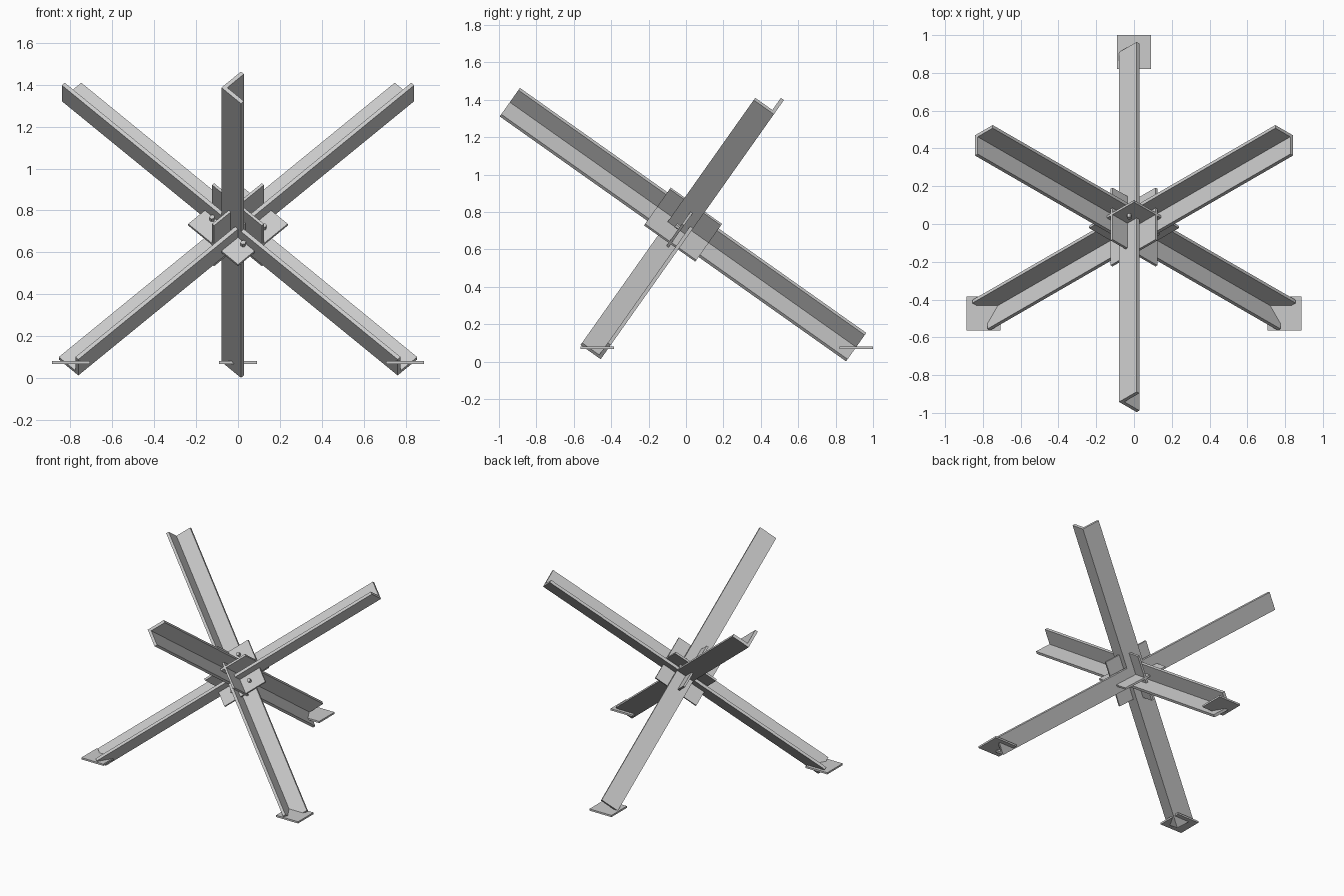
import bpy, bmesh
from math import sqrt, sin, cos, pi
from mathutils import Vector

if "Cube" in bpy.data.objects:
    bpy.data.objects.remove(bpy.data.objects["Cube"])

# Three mutually perpendicular beam axes, each rising at the same angle
S2, S3, S6 = sqrt(2), sqrt(3), sqrt(6)
A = Vector((0, -2 / S6, 1 / S3))
B = Vector((-1 / S2, 1 / S6, 1 / S3))
C = Vector((1 / S2, 1 / S6, 1 / S3))
CENTRE = Vector((0, -0.016, 0.732))


def prism(name, profile, u, v, w, w0, w1, origin=CENTRE):
    """Extrude a (u, v) profile along w from w0 to w1."""
    bm = bmesh.new()
    verts = [bm.verts.new(origin + u * p + v * q + w * w0) for p, q in profile]
    face = bm.faces.new(verts)
    ext = bmesh.ops.extrude_face_region(bm, geom=[face])
    moved = [g for g in ext["geom"] if isinstance(g, bmesh.types.BMVert)]
    bmesh.ops.translate(bm, verts=moved, vec=w * (w1 - w0))
    bmesh.ops.recalc_face_normals(bm, faces=bm.faces)
    mesh = bpy.data.meshes.new(name)
    bm.to_mesh(mesh)
    bm.free()
    obj = bpy.data.objects.new(name, mesh)
    bpy.context.collection.objects.link(obj)
    return obj


def square(h):
    return [(-h, -h), (h, -h), (h, h), (-h, h)]


# Angle-iron beams: L section with its corner offset from the centre
K, T, HALF = 0.056, 0.02, 1.134
E = 0.132 - K
L = [(-K, -K), (E, -K), (E, T - K), (T - K, T - K), (T - K, E), (-K, E)]
prism("rear_foot_beam", L, -B, C, A, -HALF, HALF)
prism("right_foot_beam", L, A, C, B, -HALF, HALF)
prism("left_foot_beam", L, A, B, C, -HALF, HALF)

# Square gusset plates crossing at the joint
for name, u, v, w in (("front_gusset", B, C, A), ("right_gusset", A, C, B),
                      ("left_gusset", A, B, C)):
    prism(name, square(0.168), u, v, w, -0.007, 0.007)

# Bolt heads on the front gusset
for i, (sb, sc) in enumerate([(1, 1), (1, -1), (-1, -1), (-1, 1)]):
    hexagon = [(sb * 0.105 + 0.013 * cos(k * pi / 3), sc * 0.07 + 0.013 * sin(k * pi / 3))
               for k in range(6)]
    prism(f"gusset_bolt_{i + 1}", hexagon, B, C, A, 0.0, 0.03)

# Horizontal foot plates
X, Y, Z = Vector((1, 0, 0)), Vector((0, 1, 0)), Vector((0, 0, 1))
for name, x, y in (("rear_foot", 0, 0.91), ("right_foot", 0.797, -0.475),
                   ("left_foot", -0.797, -0.475)):
    prism(name, square(0.09), X, Y, Z, 0.068, 0.081, Vector((x, y, 0)))
